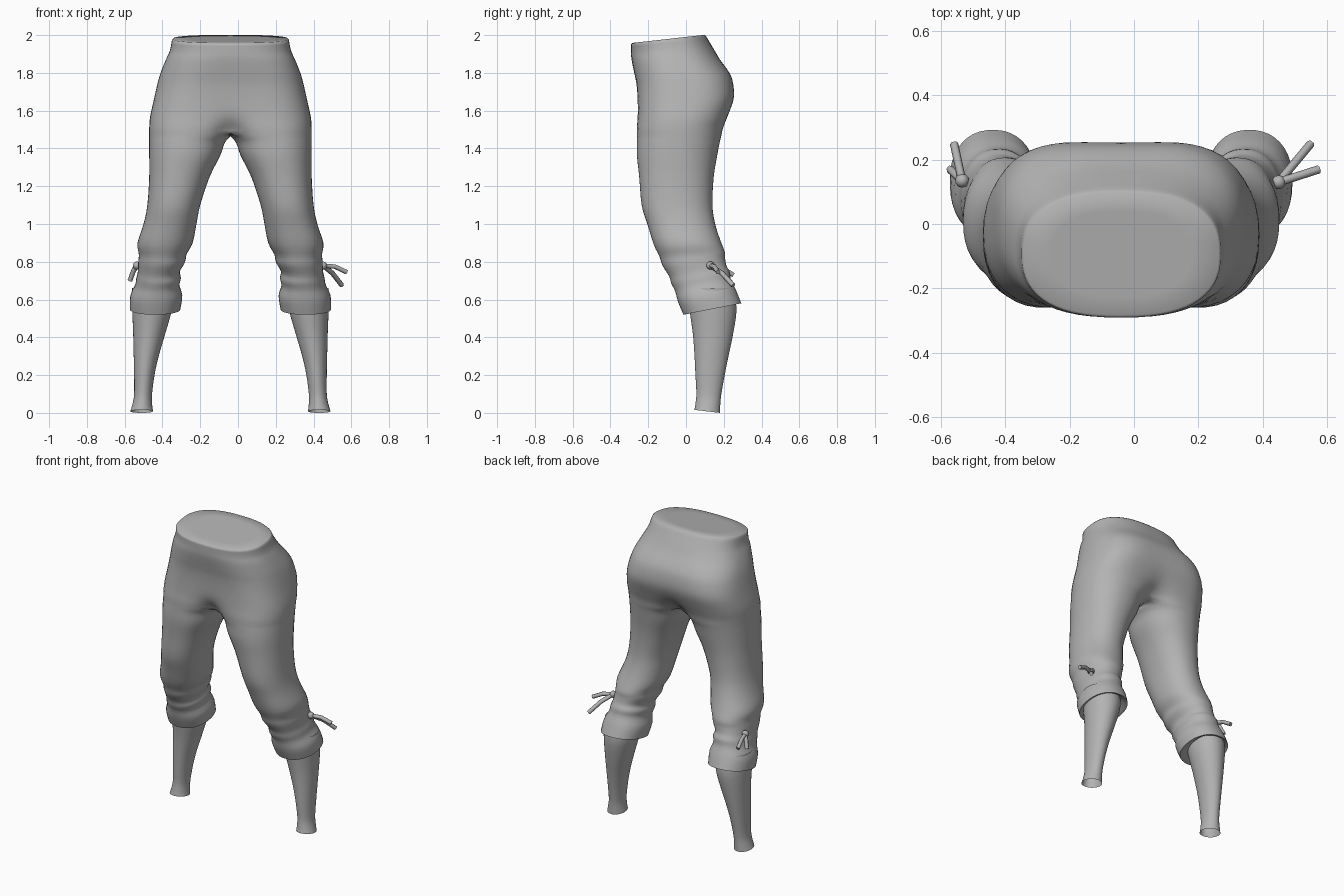
import bpy, bmesh, math
from mathutils import Vector

if "Cube" in bpy.data.objects:
    bpy.data.objects.remove(bpy.data.objects["Cube"])

MID = -0.04                      # mirror plane between the legs
OUTER, INNER, STEPS = 31, 9, 3   # points on outer arc, on inner side, steps per section

grey = bpy.data.materials.new("plain grey")
grey.diffuse_color = (0.45, 0.45, 0.45, 1)
grey.use_nodes = True
grey.node_tree.nodes["Principled BSDF"].inputs["Base Color"].default_value = grey.diffuse_color


def smooth_rows(rows):
    """Catmull-Rom interpolation of the section parameters."""
    out = []
    for i in range(len(rows) - 1):
        p = [rows[max(i - 1, 0)], rows[i], rows[i + 1], rows[min(i + 2, len(rows) - 1)]]
        for s in range(STEPS):
            t = s / STEPS
            out.append([b + 0.5 * t * (c - a + t * (2*a - 5*b + 4*c - d + t * (3*(b - c) + d - a)))
                        for a, b, c, d in zip(*p)])
    return out + [rows[-1]]


def finish(obj, angle=60):
    obj.data.materials.append(grey)
    bpy.ops.object.select_all(action='DESELECT')
    obj.select_set(True)
    bpy.context.view_layer.objects.active = obj
    bpy.ops.object.shade_smooth_by_angle(angle=math.radians(angle))


def breeches_tilt(z):
    """Waist and cuffs rise towards the back."""
    return max(0, .2 * (z - 1.873)) + max(0, min(.03, .13 * (.95 - z)))


def section(z, xi, xo, yf, yb, tilt, e):
    """Superellipse section; where it crosses the middle it becomes a D with a soft dip."""
    cx, rx, cy, ry = (xi + xo) / 2, (xo - xi) / 2, (yf + yb) / 2, (yb - yf) / 2
    lim, dip = math.radians(140), 0.0
    if xi < 0:
        hit = math.acos(-min(1, (max(cx, 0) / rx) ** (e / 2)))
        lim = min(lim, hit)
        dip = min(.085, -xi, cx * .9)
    angles = [-lim + 2 * lim * k / (OUTER - 1) for k in range(OUTER)]
    angles += [lim + (2 * math.pi - 2 * lim) * k / (INNER + 1) for k in range(1, INNER + 1)]
    pts = []
    for a in angles:
        c, s = math.cos(a), math.sin(a)
        px = math.copysign(abs(c) ** (2 / e), c)
        py = math.copysign(abs(s) ** (2 / e), s)
        x = max(cx + px * rx, 0)
        if dip > 0 and x < cx:
            soft = math.sqrt(x * x + dip * dip * (1 - (x / cx) ** 2))
            py = math.copysign(max(0, 1 - (abs(soft - cx) / rx) ** e) ** (1 / e), py)
        pts.append(Vector((x, cy + py * ry, z + tilt * py)))
    if xi < 0:                   # straight middle line from back to front
        b, f = pts[OUTER - 1], pts[0]
        b.x = f.x = 0
        for k in range(1, INNER + 1):
            pts[OUTER - 1 + k] = b.lerp(f, k / (INNER + 1))
    return pts


def loft_pair(name, rows, tilt, exponent, cap_start):
    """Loft sections (z, inner, outer, front, back) and mirror them."""
    bm = bmesh.new()
    rings = [[bm.verts.new(p) for p in section(*r, tilt(r[0]), exponent(r[0]))] for r in rows]
    for r0, r1 in zip(rings, rings[1:]):
        for k in range(len(r0)):
            q = (r0[k], r0[k - 1], r1[k - 1], r1[k])
            if max(v.co.x for v in q) > 1e-5:      # no wall on the mirror plane
                bm.faces.new(q)
    if cap_start:                # flat inset cap
        lo = sum((v.co for v in rings[0]), Vector()) / len(rings[0])
        lo.x = 0
        inner = [bm.verts.new(lo.lerp(v.co, .7)) for v in rings[0]]
        for k in range(len(inner)):
            q = (inner[k], inner[k - 1], rings[0][k - 1], rings[0][k])
            if max(v.co.x for v in q) > 1e-5:
                bm.faces.new(q)
        bm.faces.new(inner)
    bmesh.ops.recalc_face_normals(bm, faces=bm.faces)
    me = bpy.data.meshes.new(name)
    bm.to_mesh(me)
    bm.free()
    obj = bpy.data.objects.new(name, me)
    bpy.context.collection.objects.link(obj)
    obj.location.x = MID
    finish(obj)
    mod = obj.modifiers.new("mirror", 'MIRROR')
    mod.merge_threshold = 0.0005


# Breeches: waist, seat, thighs, gathered knees and flared cuffs
breeches = [
    (1.973, -.31, .31, -.291, .107),
    (1.92, -.315, .32, -.291, .145),
    (1.87, -.28, .342, -.288, .18),
    (1.80, -.22, .37, -.274, .23),
    (1.74, -.17, .387, -.262, .25),
    (1.66, -.12, .405, -.256, .252),
    (1.57, -.07, .425, -.256, .22),
    (1.51, -.03, .43, -.26, .197),
    (1.465, .0, .43, -.26, .187),
    (1.43, .03, .43, -.26, .178),
    (1.36, .055, .43, -.26, .165),
    (1.25, .11, .43, -.248, .147),
    (1.10, .16, .44, -.235, .14),
    (1.00, .18, .46, -.205, .155),
    (.90, .20, .492, -.172, .185),
    (.84, .232, .485, -.14, .205),
    (.80, .24, .488, -.125, .207),
    (.75, .268, .49, -.09, .215),
    (.715, .262, .498, -.078, .232),
    (.675, .27, .505, -.058, .238),
    (.62, .255, .53, -.043, .265),
    (.55, .265, .533, -.014, .293),
]
rows = [(1.98, -.304, .304, -.283, .098)] + smooth_rows(breeches)
# underside of the cuffs, turned in to the legs
rows += [(.552, .28, .522, .0, .28), (.575, .315, .505, .03, .255)]
loft_pair("breeches", rows, breeches_tilt,
          lambda z: 2.2 + .3 * max(0, min(1, (z - 1.45) / .2)), True)

# Bare lower legs, open at the ankle
calves = [
    (.66, .31, .52, .01, .25),
    (.55, .31, .52, .018, .268),
    (.42, .345, .515, .036, .25),
    (.30, .38, .512, .045, .225),
    (.20, .402, .51, .05, .205),
    (.10, .415, .51, .055, .187),
    (.05, .415, .518, .05, .182),
    (.008, .41, .53, .045, .18),
]
loft_pair("lower_legs", smooth_rows(calves), lambda z: -.008 if z < .02 else 0, lambda z: 2, False)


# Knee ties: a knot with two loose cord ends on each outer side
def cord(name, pts, r=.013):
    cu = bpy.data.curves.new(name, 'CURVE')
    cu.dimensions = '3D'
    cu.bevel_depth, cu.bevel_resolution, cu.use_fill_caps = r, 1, True
    sp = cu.splines.new('POLY')
    sp.points.add(len(pts) - 1)
    for p, co in zip(sp.points, pts):
        p.co = (*co, 1)
    obj = bpy.data.objects.new(name, cu)
    bpy.context.collection.objects.link(obj)
    cu.materials.append(grey)


def tie(side, knot, ends):
    bpy.ops.mesh.primitive_uv_sphere_add(segments=10, ring_count=6, radius=.022, location=knot)
    bpy.context.object.name = side + "_knot"
    finish(bpy.context.object)
    for i, e in enumerate(ends):
        k, e = Vector(knot), Vector(e)
        cord(f"{side}_cord_{i + 1}", [k, k.lerp(e, .5) + Vector((0, 0, .012)), e])


tie("right", (.45, .13, .78), [(.575, .17, .745), (.55, .25, .675)])
tie("left", (-.535, .135, .78), [(-.572, .17, .70), (-.56, .25, .73)])
